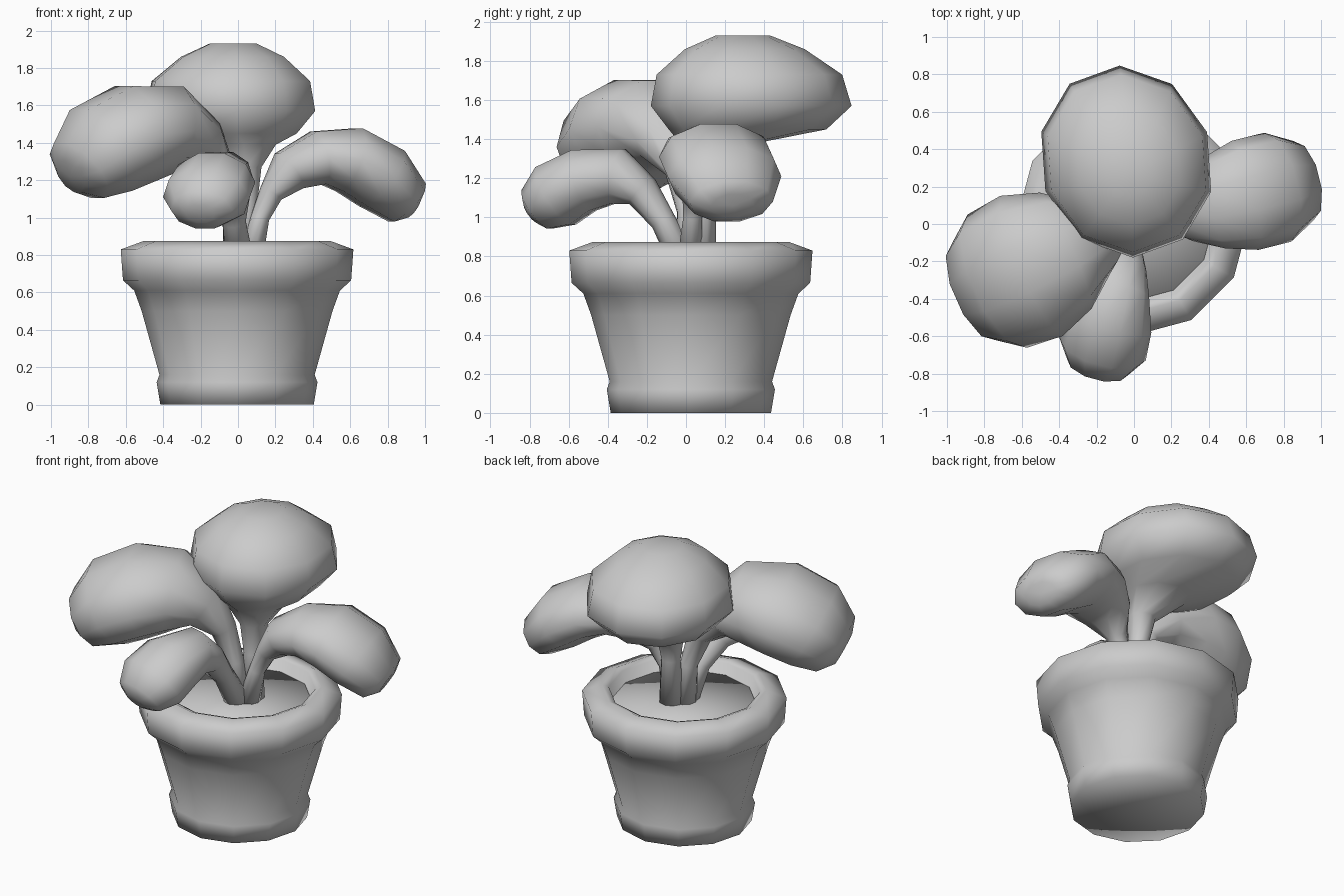
import bpy, bmesh, math
from mathutils import Vector

if "Cube" in bpy.data.objects:
    bpy.data.objects.remove(bpy.data.objects["Cube"])

grey = bpy.data.materials.new("light_grey")
grey.diffuse_color = (0.6, 0.6, 0.6, 1)
grey.use_nodes = True
grey.node_tree.nodes["Principled BSDF"].inputs["Base Color"].default_value = grey.diffuse_color


def loft(name, rings, origin=(0, 0), yaw=0, sides=10, flat=False, smooth=120):
    """Skin elliptical rings (reach, height, half width, half thickness) along a heading.
    flat=True keeps every ring horizontal, otherwise rings face along the path."""
    a = math.radians(yaw)
    out = Vector((math.cos(a), math.sin(a), 0))
    side = Vector((-out.y, out.x, 0))
    up = Vector((0, 0, 1))
    base = Vector((origin[0], origin[1], 0))
    centres = [base + out * r[0] + up * r[1] for r in rings]
    bm = bmesh.new()
    loops = []
    for i, (c, r) in enumerate(zip(centres, rings)):
        thick = -out
        if not flat:
            ahead = centres[min(i + 1, len(rings) - 1)] - centres[max(i - 1, 0)]
            thick = ahead.normalized().cross(side)
        loop = []
        for k in range(sides):
            t = 2 * math.pi * k / sides
            loop.append(bm.verts.new(c + side * r[2] * math.cos(t) + thick * r[3] * math.sin(t)))
        loops.append(loop)
    for lo, hi in zip(loops, loops[1:]):
        for k in range(sides):
            n = (k + 1) % sides
            bm.faces.new((lo[k], lo[n], hi[n], hi[k]))
    for loop, c in ((loops[0], centres[0]), (loops[-1], centres[-1])):
        mid = bm.verts.new(c)
        for k in range(sides):
            bm.faces.new((loop[k], loop[(k + 1) % sides], mid))
    bmesh.ops.recalc_face_normals(bm, faces=bm.faces)
    mesh = bpy.data.meshes.new(name)
    bm.to_mesh(mesh)
    bm.free()
    mesh.materials.append(grey)
    obj = bpy.data.objects.new(name, mesh)
    bpy.context.collection.objects.link(obj)
    bpy.ops.object.select_all(action='DESELECT')
    obj.select_set(True)
    bpy.context.view_layer.objects.active = obj
    bpy.ops.object.shade_smooth_by_angle(angle=math.radians(smooth))
    return obj


def lathe(name, profile, origin, sides):
    """Turn a (radius, height) profile around a vertical axis."""
    return loft(name, [(0, z, r, r) for r, z in profile], origin, 0, sides, True)


# Pot with foot band, flared wall and thick rounded rim
pot_centre = (-0.005, 0.025)
lathe("pot", [(0.41, 0), (0.43, 0.12), (0.415, 0.16), (0.51, 0.5), (0.55, 0.61),
              (0.61, 0.665), (0.622, 0.83), (0.5, 0.875), (0.46, 0.86), (0.43, 0.76)],
      pot_centre, 12)

# Soil inside the rim
lathe("soil", [(0.44, 0.77), (0.435, 0.79)], pot_centre, 12)

# Tall back leaf: a stem opening like a funnel into a wide cap
loft("back_leaf", [(0.08, 0.76, 0.08, 0.08), (0.1, 1.08, 0.06, 0.06), (0.12, 1.27, 0.09, 0.09),
                   (0.2, 1.39, 0.19, 0.23), (0.335, 1.45, 0.35, 0.41), (0.355, 1.57, 0.46, 0.52),
                   (0.345, 1.73, 0.43, 0.48), (0.32, 1.86, 0.28, 0.31), (0.31, 1.93, 0.13, 0.14)],
     (0.08, 0), 110, flat=True)

# Big left leaf
loft("left_leaf", [(0.0, 0.76, 0.08, 0.08), (0.03, 1.03, 0.055, 0.055), (0.1, 1.24, 0.09, 0.08),
                   (0.22, 1.39, 0.2, 0.15), (0.4, 1.465, 0.34, 0.25), (0.6, 1.45, 0.41, 0.275),
                   (0.8, 1.36, 0.39, 0.265), (0.93, 1.25, 0.29, 0.19), (0.985, 1.22, 0.15, 0.1)],
     (0, 0.02), 204)

# Small front leaf, arching over the rim
loft("front_leaf", [(0.0, 0.76, 0.08, 0.08), (0.12, 0.98, 0.065, 0.065), (0.23, 1.13, 0.12, 0.09),
                    (0.36, 1.21, 0.17, 0.15), (0.54, 1.19, 0.23, 0.17), (0.69, 1.11, 0.24, 0.18),
                    (0.79, 1.04, 0.17, 0.125), (0.82, 1.02, 0.08, 0.06)],
     (0.01, 0), 255)

# Right leaf, drooping at the tip
loft("right_leaf", [(0.0, 0.76, 0.07, 0.07), (0.06, 1.0, 0.05, 0.05), (0.12, 1.13, 0.07, 0.065),
                    (0.22, 1.25, 0.17, 0.12), (0.38, 1.32, 0.25, 0.15), (0.55, 1.31, 0.3, 0.185),
                    (0.73, 1.21, 0.3, 0.19), (0.87, 1.08, 0.22, 0.14), (0.905, 1.06, 0.11, 0.07)],
     (0.06, 0.02), 14)
